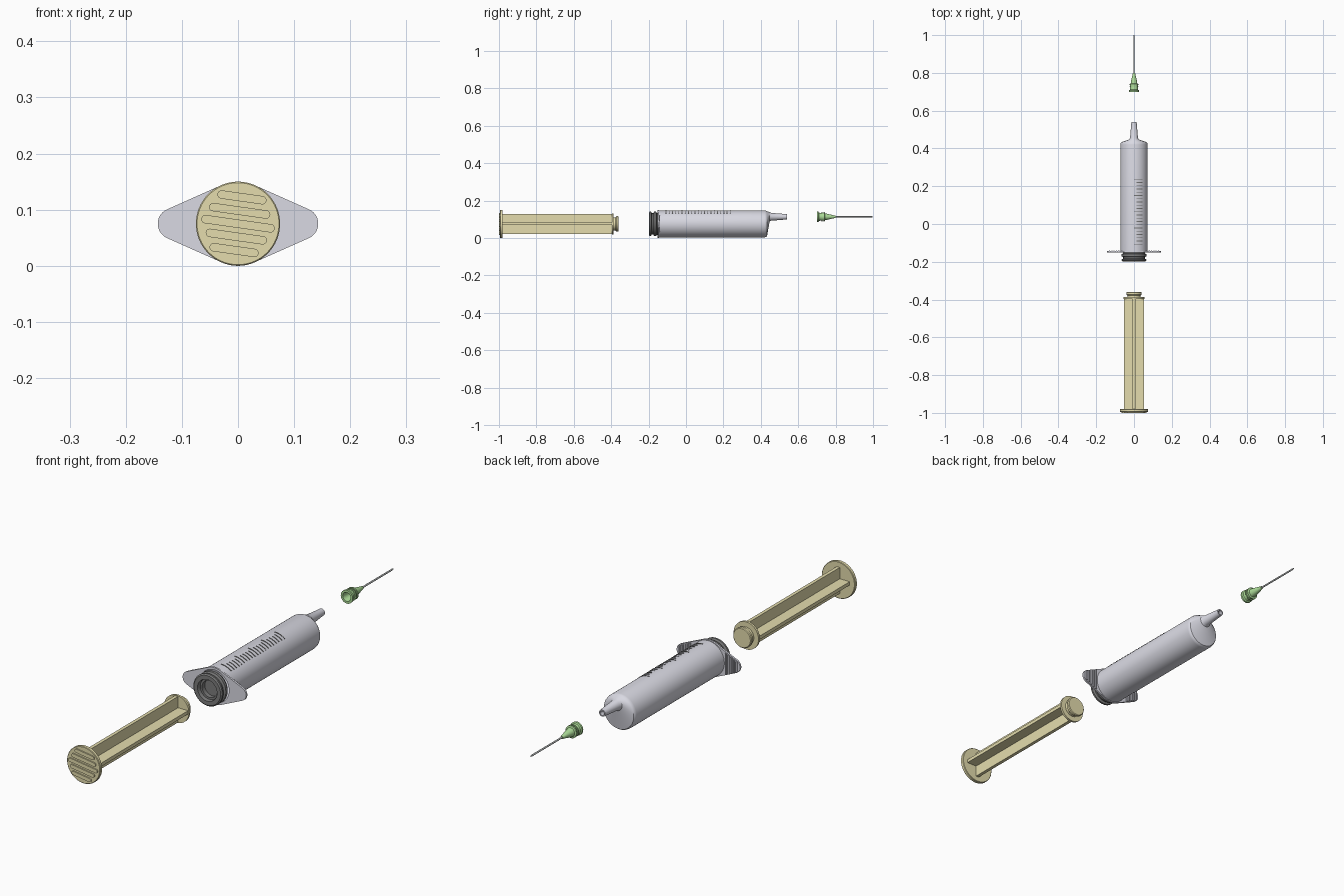
import bpy, bmesh
from math import sin, cos, pi, asin, sqrt, radians

if "Cube" in bpy.data.objects:
    bpy.data.objects.remove(bpy.data.objects["Cube"])

AX = 0.075    # height of the barrel and plunger axis
NOZ = 0.113   # height of the offset nozzle and needle axis


def material(name, col):
    m = bpy.data.materials.new(name)
    m.diffuse_color = (*col, 1)
    m.use_nodes = True
    m.node_tree.nodes["Principled BSDF"].inputs["Base Color"].default_value = m.diffuse_color
    return m


YELLOW = material("plunger_yellow", (0.78, 0.72, 0.42))
CLEAR = material("barrel_grey", (0.70, 0.70, 0.77))
RUBBER = material("rubber_dark", (0.20, 0.20, 0.20))
GREEN = material("hub_green", (0.42, 0.72, 0.32))
STEEL = material("needle_steel", (0.45, 0.47, 0.47))


def skin(bm, loops, closed=False):
    """Join equal-length point loops with quads; cap the ends or close the ring."""
    rings = [[bm.verts.new(p) for p in lp] for lp in loops]
    n = len(rings[0])
    pairs = list(zip(rings, rings[1:])) + ([(rings[-1], rings[0])] if closed else [])
    for a, b in pairs:
        for i in range(n):
            j = (i + 1) % n
            bm.faces.new((a[i], a[j], b[j], b[i]))
    if not closed:
        bm.faces.new(rings[0])
        bm.faces.new(rings[-1])


def make(name, pieces, mat, smooth=True):
    """pieces: list of (loops, closed)."""
    bm = bmesh.new()
    for loops, closed in pieces:
        skin(bm, loops, closed)
    bmesh.ops.recalc_face_normals(bm, faces=bm.faces)
    me = bpy.data.meshes.new(name)
    bm.to_mesh(me)
    bm.free()
    ob = bpy.data.objects.new(name, me)
    bpy.context.collection.objects.link(ob)
    me.materials.append(mat)
    if smooth:
        bpy.ops.object.select_all(action='DESELECT')
        ob.select_set(True)
        bpy.context.view_layer.objects.active = ob
        bpy.ops.object.shade_smooth_by_angle(angle=radians(30))
    return ob


def turned(profile, zc=AX, n=64):
    """Rings round the y axis; each profile entry is (y, r) or (y, r, z centre)."""
    out = []
    for p in profile:
        c = p[2] if len(p) > 2 else zc
        out.append([(p[1] * cos(2 * pi * i / n), p[0], c + p[1] * sin(2 * pi * i / n))
                    for i in range(n)])
    return out


def box(x0, x1, y0, y1, z0, z1):
    return ([[(x0, y, z0), (x1, y, z0), (x1, y, z1), (x0, y, z1)] for y in (y0, y1)], False)


# Plunger: thumb disc, cross-shaped stem, end plate and head
make("thumb_disc", [(turned([(-0.995, 0.073), (-0.993, 0.075), (-0.982, 0.075), (-0.98, 0.073)]), False)], YELLOW)
make("plunger_stem", [box(-0.052, 0.052, -0.985, -0.39, AX - 0.007, AX + 0.007),
                      box(-0.007, 0.007, -0.985, -0.39, AX - 0.053, AX + 0.053)], YELLOW, False)
make("plunger_head", [(turned([(-0.396, 0.056), (-0.387, 0.056), (-0.387, 0.035), (-0.378, 0.035),
                               (-0.372, 0.041), (-0.363, 0.041), (-0.36, 0.038)]), False)], YELLOW)

# Tilted rounded grip bars on the thumb disc
bars = []
tilt = radians(-8)
for cx, cz, length in ((0.007, 0.047, 0.088), (0.003, 0.023, 0.11), (0, 0, 0.132),
                       (-0.003, -0.023, 0.11), (-0.007, -0.047, 0.088)):
    r, h = 0.0075, length / 2 - 0.0075
    pts = []
    for i in range(24):
        a = 2 * pi * (i + 0.5) / 24
        u, v = (h if cos(a) > 0 else -h) + r * cos(a), r * sin(a)
        pts.append((cx + u * cos(tilt) - v * sin(tilt), AX + cz + u * sin(tilt) + v * cos(tilt)))
    bars.append(([[(x, y, z) for x, z in pts] for y in (-0.99, -1.0)], False))
make("thumb_grip_bars", bars, YELLOW)

# Rubber stopper with sealing ridges and a socket for the plunger head
make("rubber_stopper", [(turned([(-0.165, 0.034), (-0.183, 0.034), (-0.183, 0.042), (-0.193, 0.042),
                                 (-0.198, 0.044), (-0.198, 0.06), (-0.194, 0.065), (-0.187, 0.065),
                                 (-0.183, 0.057), (-0.175, 0.057), (-0.171, 0.065), (-0.16, 0.065),
                                 (-0.156, 0.058), (-0.15, 0.058), (-0.13, 0.01)]), False)], RUBBER)

# Hollow barrel whose sloping end runs into the off-centre nozzle
make("barrel", [(turned([(-0.15, 0.072), (0.42, 0.072), (0.428, 0.0705), (0.433, 0.067),
                         (0.447, 0.025, NOZ), (0.455, 0.021, NOZ), (0.54, 0.014, NOZ),
                         (0.54, 0.009, NOZ), (0.44, 0.013, NOZ), (0.424, 0.066), (-0.15, 0.066)]), True)], CLEAR)

# Finger flange: hull of the centre circle and two tip circles, bored for the barrel
TIP, TR, R = 0.115, 0.028, 0.075
edge = (R - TR) / TIP


def flange_loop(y, outer):
    pts = []
    for i in range(96):
        a = 2 * pi * (i + 0.5) / 96
        c, s = cos(a), sin(a)
        if not outer:
            x, z = 0.066 * c, 0.066 * s
        elif abs(c) > edge:
            x, z = (TIP if c > 0 else -TIP) + TR * c, TR * s
        else:
            x, z = R * c, R * s
        pts.append((x, y, AX + z))
    return pts


make("finger_flange", [([flange_loop(-0.152, True), flange_loop(-0.144, True),
                         flange_loop(-0.144, False), flange_loop(-0.152, False)], True)], CLEAR)

# Grip ridges on the needle side of both flange wings
ridges = []
for side in (-1, 1):
    for k in range(5):
        x = 0.081 + 0.012 * k
        h = (R - edge * x) / sqrt(1 - edge ** 2)
        if x > TIP:
            h = min(h, sqrt(TR ** 2 - (x + 0.003 - TIP) ** 2))
        h *= 0.95
        ridges.append(box(side * x - 0.003, side * x + 0.003, -0.146, -0.139, AX - h, AX + h))
make("flange_ridges", ridges, CLEAR, False)

# Curved measuring marks on top of the barrel, every fifth one longer
marks = []
for k in range(21):
    y = -0.107 + 0.0172 * k
    a0 = asin((0.0 if k % 5 == 0 else 0.012) / 0.072)
    a1 = asin(0.045 / 0.072)
    loops = []
    for i in range(7):
        a = a0 + (a1 - a0) * i / 6
        loops.append([(r * sin(a), y + d, AX + r * cos(a))
                      for r, d in ((0.07, -0.002), (0.07, 0.002), (0.0735, 0.002), (0.0735, -0.002))])
    marks.append((loops, False))
make("measuring_marks", marks, RUBBER, False)

# Needle hub with open socket, collar rings and tapered nose
make("needle_hub", [(turned([(0.765, 0.008), (0.70, 0.018), (0.70, 0.027), (0.708, 0.027), (0.711, 0.022),
                             (0.724, 0.02), (0.724, 0.025), (0.729, 0.025), (0.729, 0.021),
                             (0.735, 0.021), (0.735, 0.025), (0.741, 0.025), (0.743, 0.018),
                             (0.76, 0.015), (0.785, 0.009), (0.80, 0.006)], NOZ, 40), False)], GREEN)

# Needle
make("needle", [(turned([(0.75, 0.0035), (0.992, 0.0035), (1.0, 0.002)], NOZ, 16), False)], STEEL)
